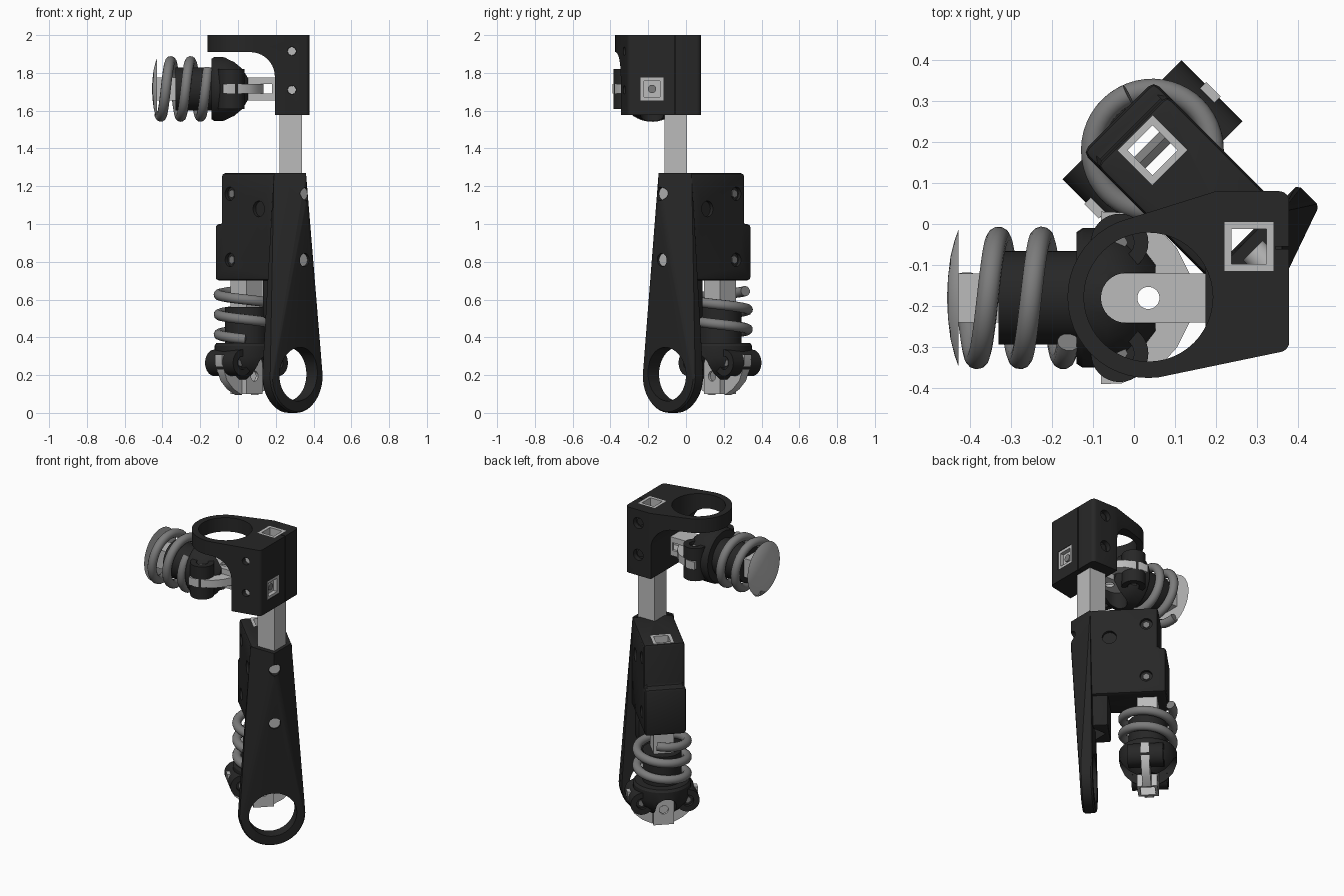
import bpy, bmesh
from math import sin, cos, pi, radians
from mathutils import Matrix, Vector

if "Cube" in bpy.data.objects:
    bpy.data.objects.remove(bpy.data.objects["Cube"])


def material(name, c):
    m = bpy.data.materials.new(name)
    m.diffuse_color = (c, c, c, 1)
    m.use_nodes = True
    m.node_tree.nodes["Principled BSDF"].inputs["Base Color"].default_value = m.diffuse_color
    return m


BLACK, METAL, STEEL = material("black", .02), material("metal", .5), material("steel", .2)
I = Matrix.Identity(4)
R = Matrix.Rotation(radians(-45), 4, 'Z')      # frame of the lower half, turned 45 degrees


def apply(o, m):
    bpy.context.view_layer.objects.active = o
    bpy.ops.object.modifier_apply(modifier=m.name)


def finish(name, bm, mat, M=I, bevel=0):
    bm.transform(M)
    bm.normal_update()
    bmesh.ops.recalc_face_normals(bm, faces=bm.faces)
    me = bpy.data.meshes.new(name)
    bm.to_mesh(me)
    bm.free()
    o = bpy.data.objects.new(name, me)
    bpy.context.collection.objects.link(o)
    me.materials.append(mat)
    if bevel:
        b = o.modifiers.new("bevel", 'BEVEL')
        b.width, b.segments, b.limit_method = bevel, 2, 'ANGLE'
        apply(o, b)
    return o


def cut(o, cutter, op='DIFFERENCE'):
    m = o.modifiers.new("cut", 'BOOLEAN')
    m.object, m.operation, m.solver = cutter, op, 'EXACT'
    apply(o, m)
    bpy.data.objects.remove(cutter)


def hull(name, pts, mat=BLACK, M=I, bevel=0):
    bm = bmesh.new()
    for p in pts:
        bm.verts.new(p)
    r = bmesh.ops.convex_hull(bm, input=bm.verts)
    bmesh.ops.delete(bm, geom=[g for g in r["geom_interior"] if isinstance(g, bmesh.types.BMVert)], context='VERTS')
    bmesh.ops.dissolve_limit(bm, angle_limit=.01, verts=bm.verts, edges=bm.edges)
    return finish(name, bm, mat, M, bevel)


def box(name, lo, hi, mat=BLACK, M=I, bevel=0):
    return hull(name, [(x, y, z) for x in (lo[0], hi[0]) for y in (lo[1], hi[1]) for z in (lo[2], hi[2])], mat, M, bevel)


def prism(name, pts, vec, mat=BLACK, M=I, bevel=0):
    bm = bmesh.new()
    f = bm.faces.new([bm.verts.new(p) for p in pts])
    r = bmesh.ops.extrude_face_region(bm, geom=[f])
    bmesh.ops.translate(bm, vec=vec, verts=[g for g in r["geom"] if isinstance(g, bmesh.types.BMVert)])
    return finish(name, bm, mat, M, bevel)


def cyl(name, a, b, r, mat=BLACK, M=I, n=32):
    a, b = Vector(a), Vector(b)
    bm = bmesh.new()
    bmesh.ops.create_cone(bm, cap_ends=True, segments=n, radius1=r, radius2=r, depth=(b - a).length)
    bm.transform(Matrix.Translation((a + b) / 2) @ (b - a).to_track_quat('Z', 'Y').to_matrix().to_4x4())
    return finish(name, bm, mat, M)


def circle(r, n=48):
    return [(r * cos(2 * pi * i / n), r * sin(2 * pi * i / n)) for i in range(n)]


def tube(name, z0, z1, M):
    # hollow square bar along local z
    bm = bmesh.new()
    rings = [[bm.verts.new((h * x, h * y, z)) for x, y in ((-1, -1), (1, -1), (1, 1), (-1, 1))]
             for h, z in ((.06, z0), (.06, z1), (.043, z1), (.043, z0))]
    for k in range(4):
        for i in range(4):
            a, b = rings[k], rings[(k + 1) % 4]
            bm.faces.new((a[i], a[(i + 1) % 4], b[(i + 1) % 4], b[i]))
    return finish(name, bm, METAL, M)


def bore(z0, z1, M):
    return box("bore_cutter", (-.06, -.06, z0), (.06, .06, z1), METAL, M)


# Frames: local z runs along each tube
POST = Matrix.Translation((.28, -.055, 0))
LEG = R @ Matrix.Translation((-.0955, .159, 0))
UP = Matrix(((0, 0, 1, -.14), (1, 0, 0, -.18), (0, 1, 0, 1.715), (0, 0, 0, 1)))
LOW = LEG @ Matrix(((0, 1, 0, 0), (1, 0, 0, 0), (0, 0, -1, .37), (0, 0, 0, 1)))

tube("post_tube", .72, 2.0, POST)
axle = tube("upper_axle_tube", -.3, .515, UP)
cut(axle, box("slot_cutter", (-.1, -.025, .2), (.1, .025, .32), METAL, UP))
leg = tube("leg_tube", .1, 1.27, LEG)

# Top bracket: side profile crossed with plan outline, then bored
arc = [(.065 + .13 * cos(t * pi / 20), 1.78 + .13 * sin(t * pi / 20)) for t in range(11)]
bracket = prism("top_bracket", [(x, -.4, z) for x, z in
                [(-.2, 1.91), (-.2, 2), (.4, 2), (.4, 1.577), (.195, 1.577)] + arc], (0, .6, 0))
plan = [(.035 + x, -.178 + y) for x, y in circle(.197)] + [(.23, -.31), (.2, .08)]
plan += [(.353 + x, c + y) for c in (-.287, .055) for x, y in circle(.025, 24)]
cut(bracket, hull("plan_cutter", [(x, y, z) for x, y in plan for z in (1.4, 2.2)]), 'INTERSECT')
cut(bracket, cyl("ring_cutter", (.035, -.178, 1.85), (.035, -.178, 2.1), .157, n=48))
cut(bracket, bore(1.4, 2.1, POST))
cut(bracket, bore(.2, .6, UP))
cut(bracket, box("seam_cutter", (.345, -.061, 1.5), (.4, -.055, 2.1)))
for z in (1.71, 1.915):
    cut(bracket, cyl("hole_cutter", (.285, .05, z), (.285, .2, z), .035))
    cut(bracket, cyl("hole_cutter", (.285, -.4, z), (.285, -.28, z), .023))
    cyl("bracket_screw_front", (.285, -.27, z), (.285, -.302, z), .022, METAL)
    cyl("bracket_screw_back", (.285, .04, z), (.285, .06, z), .022, BLACK)
box("axle_end_plug", (-.043, -.043, .46), (.043, .043, .49), METAL, UP)
cyl("axle_end_screw", (0, 0, .48), (0, 0, .5), .022, STEEL, UP)

# Lower clamp block, stepped at the back
block = prism("clamp_block", [(u, .035, z) for u, z in
              ((-.165, 1.27), (.24, 1.27), (.24, .7), (-.212, .7), (-.212, 1.0), (-.165, 1.0))],
              (0, .245, 0), BLACK, R, .018)
cut(block, bore(.4, 1.5, POST))
cut(block, bore(.4, 1.5, LEG))
for v0, v1 in ((-.1, .055), (.26, .4)):
    for u, z, r in ((-.0955, 1.16, .036), (-.0955, .81, .036), (.12, 1.08, .042)):
        cut(block, cyl("hole_cutter", (u, v0, z), (u, v1, z), r, BLACK, R))
for z in (1.16, .81):
    cyl("clamp_screw", (-.0955, .047, z), (-.0955, .27, z), .022, STEEL, R, 6)

# Long tapered arm: wraps the post corner at the top, flattens into a ring below
pts = [R.inverted() @ Vector(p) for p in ((.19, -.145, 1.27), (.36, -.145, 1.27), (.36, .03, 1.27), (.36, -.145, 1.1))]
pts += [(.298, .155 + s * .06, .55) for s in (-1, 1)]
pts += [(u, .155 + x, .195 + z) for u in (.215, .29) for x, z in circle(.188)]
pts += [(u, .155 + x, .195 + z) for u in (.225, .28) for x, z in circle(.195)]
arm = hull("ring_arm", pts, BLACK, R)
cut(arm, cyl("ring_cutter", (.1, .155, .205), (.4, .155, .205), .142, BLACK, R, 48))
cut(arm, bore(.72, 1.4, POST))
housing = box("post_housing", (.13, .05, .5), (.285, .26, .72), BLACK, R, .012)
cut(housing, bore(.4, 1.4, POST))
for z in (1.16, .81):
    cut(arm, cyl("notch_cutter", (.29, .159, z), (.4, .159, z), .035, BLACK, R))
    cyl("arm_bolt", (.25, .159, z), (.326, .159, z), .034, METAL, R)


def joint(side, M, bar):
    # domed head, forked around the tube
    head = hull(side + "_head", [(x, y, z) for r, z in ((.16, 0), (.17, .015), (.17, .075), (.155, .12), (.125, .16), (.085, .192))
                                 for x, y in circle(r, 32)], BLACK, M)
    cut(head, bore(-.1, .3, M))
    cut(head, box("fork_cutter", (-.061, -.3, .12), (.061, .3, .3), BLACK, M))
    cut(head, cyl("fork_cutter", (0, -.3, .12), (0, .3, .12), .0605, BLACK, M))
    # rounded ears with recessed screws
    for s in (-1, 1):
        ear = cyl(side + "_ear", (s * .135, -.105, .105), (s * .135, .105, .105), .07, BLACK, M)
        for t in (-1, 1):
            cut(ear, cyl("hole_cutter", (s * .135, t * .085, .105), (s * .135, t * .2, .105), .035, BLACK, M))
        cyl(side + "_ear_screw", (s * .135, -.092, .105), (s * .135, .092, .105), .02, STEEL, M, 6)
    # flat latch plates either side of the tube
    edge = [(.21, .06), (.208, .11), (.17, .2), (.12, .245), (.06, .275), (.06, .06)]
    for s in (-1, 1):
        prism(side + "_latch_plate", [(s * x, -.025, z) for x, z in edge], M.to_3x3().inverted() @ (M.to_3x3() @ Vector((0, .05, 0))), METAL, M)
    # sleeve, and cross hole through the tube
    cut(bar, cyl("hole_cutter", (0, -.1, .175), (0, .1, .175), .027, METAL, M))
    cyl(side + "_sleeve", (0, 0, .02), (0, 0, -.19), .114, BLACK, M, 48)
    sleeve = bpy.data.objects[side + "_sleeve"]
    cut(sleeve, bore(-.3, .3, M))
    # coil spring
    cu = bpy.data.curves.new(side + "_spring", 'CURVE')
    cu.dimensions, cu.bevel_depth, cu.bevel_resolution, cu.use_fill_caps = '3D', .027, 4, True
    n = 120
    sp = cu.splines.new('POLY')
    sp.points.add(n)
    for i in range(n + 1):
        t = .02 + .255 * i / n
        a = 2 * pi * (t - .085) / .105
        sp.points[i].co = (*(M @ Vector((.147 * cos(a), .147 * sin(a), -t))), 1)
    sp.use_smooth = True
    cu.materials.append(STEEL)
    bpy.context.collection.objects.link(bpy.data.objects.new(side + "_spring", cu))


joint("upper", UP, axle)
joint("lower", LOW, leg)

# Shallow domed cap on the upper axle
hull("axle_cap", [(x, y, z) for r, z in ((.165, -.288), (.14, -.297), (.1, -.307), (.05, -.313), (.01, -.315))
                  for x, y in circle(r)], METAL, UP)

for o in bpy.data.objects:
    o.select_set(o.type == 'MESH')
    if o.type == 'MESH':
        bpy.context.view_layer.objects.active = o
bpy.ops.object.shade_smooth_by_angle(angle=radians(28))
